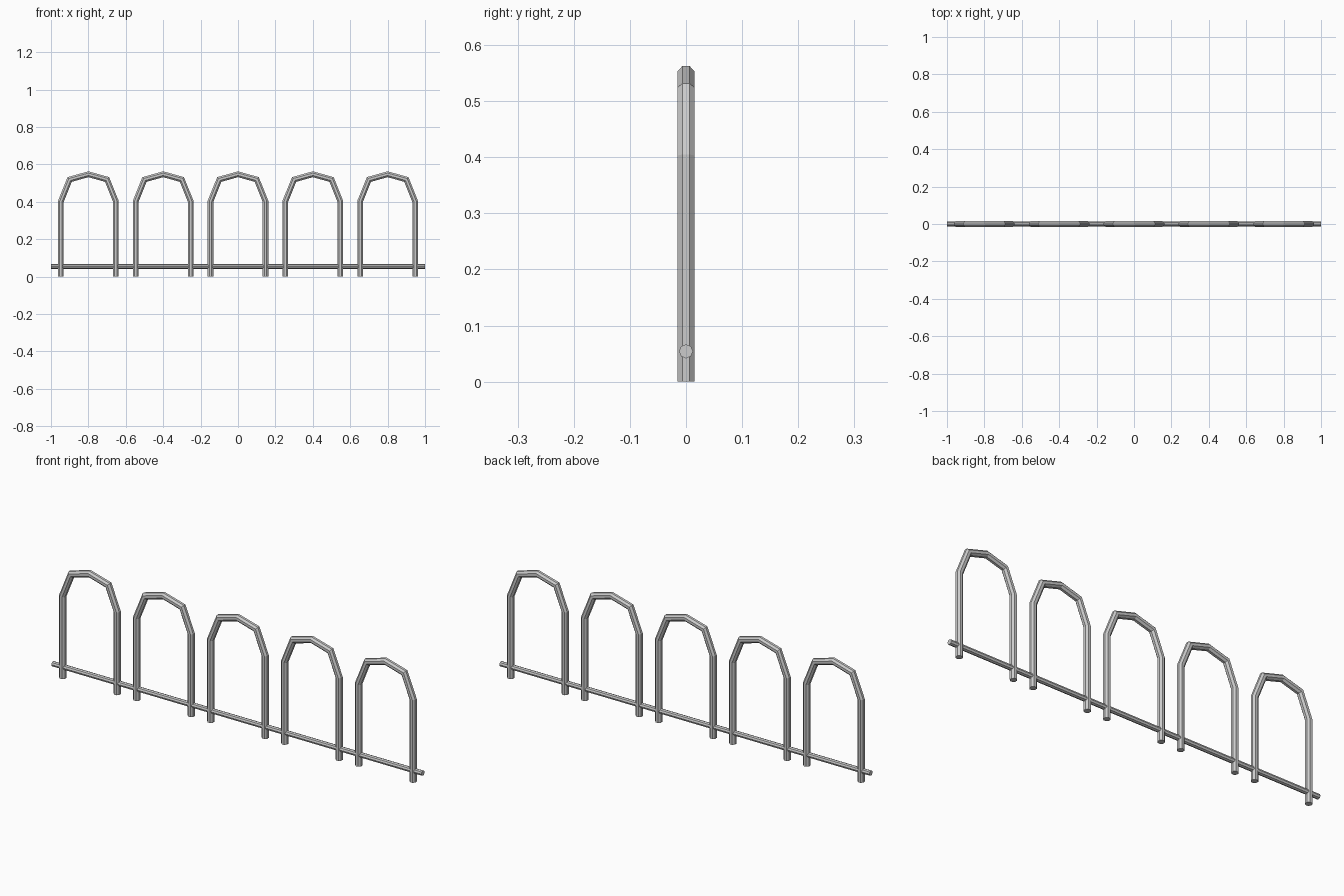
import bpy, bmesh
from math import sin, cos, pi
from mathutils import Vector

cube = bpy.data.objects.get("Cube")
if cube:
    bpy.data.objects.remove(cube, do_unlink=True)

# Galvanised steel
steel = bpy.data.materials.new("galvanised_steel")
steel.use_nodes = True
steel.diffuse_color = (0.6, 0.6, 0.6, 1)
steel.node_tree.nodes["Principled BSDF"].inputs["Base Color"].default_value = steel.diffuse_color

SIDES = 8
DEPTH = Vector((0, 1, 0))


def tube(name, points, radius, turn):
    """Sweep a polygon along a path in the xz plane with mitred joints."""
    path = [Vector((x, 0, z)) for x, z in points]
    bm = bmesh.new()
    rings = []
    for i, p in enumerate(path):
        before = (p - path[max(i - 1, 0)]).normalized()
        after = (path[min(i + 1, len(path) - 1)] - p).normalized()
        tangent = (before + after).normalized()
        across = DEPTH.cross(tangent)
        # Widen the ring at each bend so the tube keeps its thickness
        stretch = 1 / tangent.dot(after if after.length else before)
        ring = []
        for k in range(SIDES):
            a = 2 * pi * (k + turn) / SIDES
            ring.append(bm.verts.new(p + across * cos(a) * radius * stretch
                                     + DEPTH * sin(a) * radius))
        rings.append(ring)
    for lower, upper in zip(rings, rings[1:]):
        for k in range(SIDES):
            n = (k + 1) % SIDES
            bm.faces.new((lower[k], lower[n], upper[n], upper[k]))
    bm.faces.new(rings[0])
    bm.faces.new(rings[-1])
    bmesh.ops.recalc_face_normals(bm, faces=bm.faces)
    mesh = bpy.data.meshes.new(name)
    bm.to_mesh(mesh)
    bm.free()
    mesh.materials.append(steel)
    obj = bpy.data.objects.new(name, mesh)
    bpy.context.collection.objects.link(obj)
    return obj


# Five bent hoops
half = [(-0.147, 0), (-0.147, 0.402), (-0.1, 0.519)]
profile = half + [(0, 0.547)] + [(-x, z) for x, z in reversed(half)]
first = tube("hoop_1", profile, 0.0163, 0.5)
first.location.x = -0.8
for i in range(1, 5):
    hoop = bpy.data.objects.new(f"hoop_{i + 1}", first.data)
    hoop.location.x = -0.8 + 0.4 * i
    bpy.context.collection.objects.link(hoop)

# Ground rail through all the legs
tube("ground_rail", [(-1, 0.054), (1, 0.054)], 0.0125, 0)
